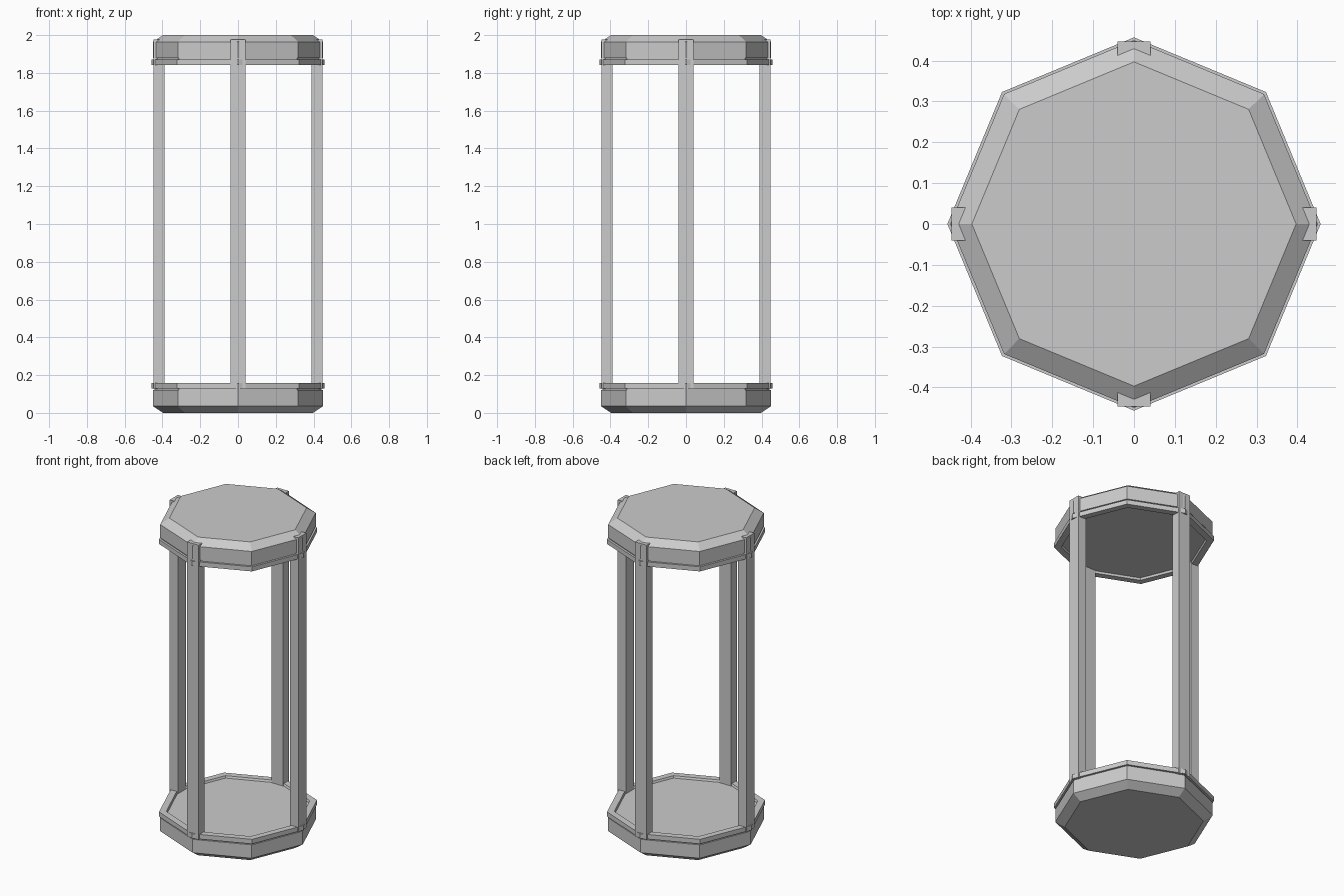
import bpy
import bmesh
from math import cos, sin, pi

cube = bpy.data.objects.get("Cube")
if cube:
    bpy.data.objects.remove(cube, do_unlink=True)

SIDES = 8
HEIGHT = 2.0

grey = bpy.data.materials.new("plain grey")
grey.use_nodes = True
colour = (0.6, 0.6, 0.6, 1.0)
grey.diffuse_color = colour
grey.node_tree.nodes["Principled BSDF"].inputs["Base Color"].default_value = colour


def finish(bm, name):
    bmesh.ops.recalc_face_normals(bm, faces=bm.faces)
    mesh = bpy.data.meshes.new(name)
    bm.to_mesh(mesh)
    bm.free()
    mesh.materials.append(grey)
    obj = bpy.data.objects.new(name, mesh)
    bpy.context.collection.objects.link(obj)
    return obj


def octagon_solid(name, profile, flip):
    """Stack octagons (radius, z) into a closed solid; flip mirrors it to the top."""
    bm = bmesh.new()
    rings = []
    for r, z in profile:
        z = HEIGHT - z if flip else z
        rings.append([bm.verts.new((r * cos(2 * pi * i / SIDES),
                                    r * sin(2 * pi * i / SIDES), z))
                      for i in range(SIDES)])
    for a, b in zip(rings, rings[1:]):
        for i in range(SIDES):
            j = (i + 1) % SIDES
            bm.faces.new((a[i], a[j], b[j], b[i]))
    bm.faces.new(rings[0])
    bm.faces.new(rings[-1])
    return finish(bm, name)


def box(name, low, high):
    bm = bmesh.new()
    bmesh.ops.create_cube(bm, size=1)
    for v in bm.verts:
        v.co = [(l + h) / 2 + c * (h - l) for l, h, c in zip(low, high, v.co)]
    return finish(bm, name)


# Chamfered slab, shallow groove, raised rim and sunken inner panel
end_profile = [(0.397, 0.0), (0.45, 0.036), (0.45, 0.12), (0.443, 0.12),
               (0.443, 0.129), (0.457, 0.129), (0.457, 0.158),
               (0.415, 0.158), (0.41, 0.145)]
octagon_solid("base", end_profile, False)
octagon_solid("cap", end_profile, True)

# Four square posts, one at each compass corner
for k, side in enumerate(("left", "back", "right", "front")):
    post = box(side + "_post", (0.39, -0.04, 0.126), (0.447, 0.04, 1.978))
    post.rotation_euler.z = k * pi / 2
